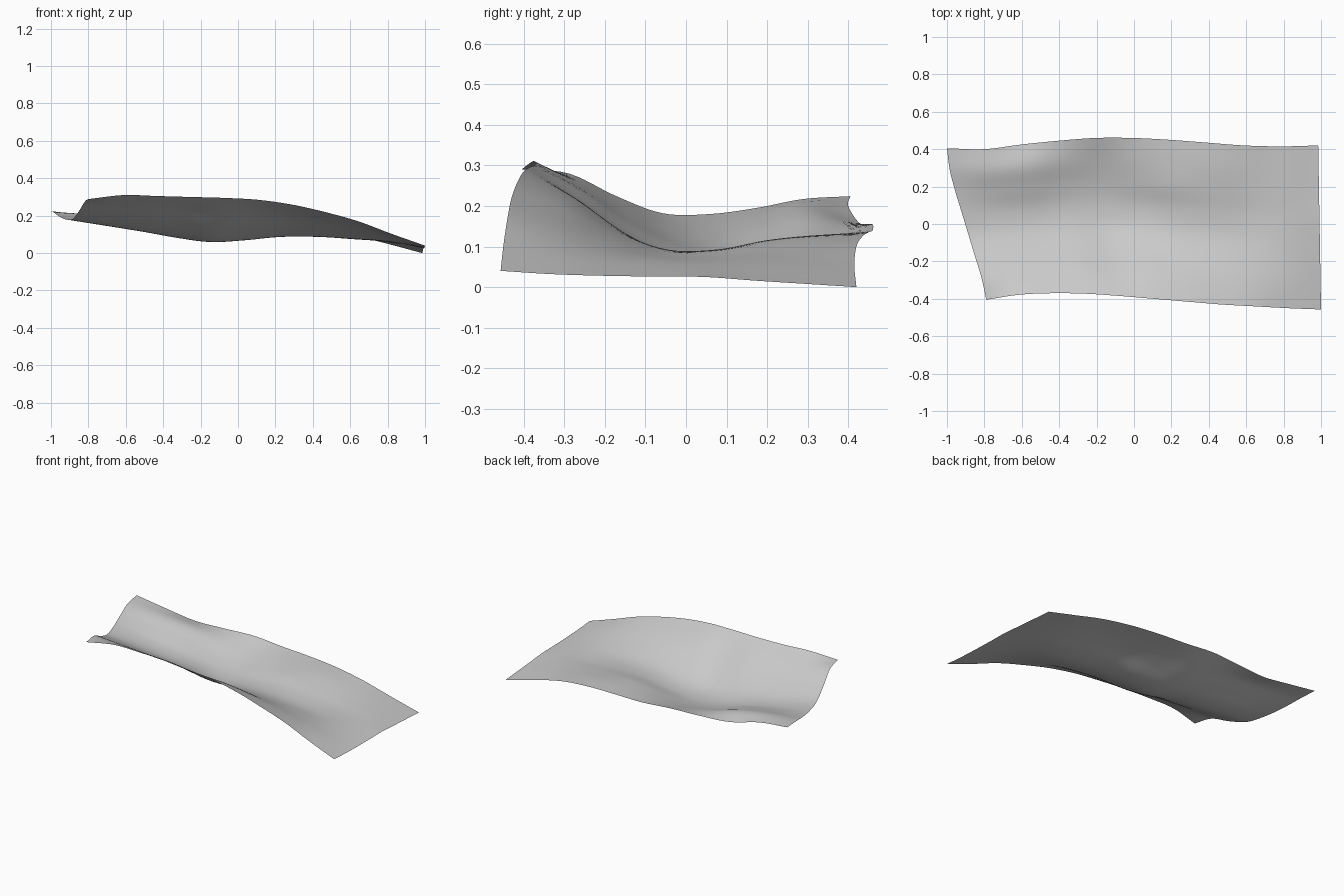
import bpy
import bmesh
from math import floor

cube = bpy.data.objects.get("Cube")
if cube:
    bpy.data.objects.remove(cube, do_unlink=True)

STEPS_LONG = 80
STEPS_ACROSS = 42

# Cross-section heights in hundredths, front hem to back hem, from the -x end to the +x end
SECTIONS = [
    (29, 28, 22.5, 18.2, 18, 19.5, 21.7, 22.4),
    (31, 26, 20, 15.5, 15, 17.5, 20.5, 20),
    (30.5, 24.5, 17.5, 12.5, 12, 15, 18, 16),
    (30, 23.5, 15.5, 10, 8.5, 10.5, 14, 15.5),
    (29.5, 21.5, 13, 7, 6, 8, 11.5, 15.5),
    (28.5, 22, 13.5, 8, 7, 9.5, 12, 14),
    (26, 20.5, 13.5, 9.2, 9, 11.5, 12.8, 13.5),
    (22, 17.5, 12.5, 9, 9, 10.8, 12.2, 12.5),
    (17, 13.8, 10.5, 8, 7.5, 8.5, 9.5, 10),
    (10.3, 9, 7.5, 6.5, 6, 6, 5.8, 5.3),
    (4, 3.2, 2.8, 2.6, 2.5, 1.6, 0.8, 0),
]

# Outline of the cloth seen from above, in hundredths
FRONT_HEM = (-40.5, -37.8, -37, -37.3, -38.5, -40, -41.5, -43, -44, -45, -45.7)
BACK_HEM = (40.5, 40, 42.5, 44.5, 46, 46, 45, 43.5, 42, 41.5, 42)
SLANTED_END = (-79, -81.5, -85, -88.5, -92, -95.5, -98.5, -100)
STRAIGHT_END = (100, 98.5)


def spline(values, t):
    """Smooth curve through evenly spaced values, with t running from 0 to 1."""
    last = len(values) - 1
    i = min(floor(t * last), last - 1)
    f = t * last - i
    b, c = values[i], values[i + 1]
    a = values[i - 1] if i > 0 else 2 * b - c
    d = values[i + 2] if i + 2 <= last else 2 * c - b
    return b + f * ((c - a) + f * ((2 * a - 5 * b + 4 * c - d)
                    + f * (3 * (b - c) + d - a))) / 2


def mix(a, b, t):
    return a + (b - a) * t


def cloth_point(s, t):
    """Point on the draped cloth: s runs along its length, t from front to back."""
    x = mix(spline(SLANTED_END, t), spline(STRAIGHT_END, t), s)
    y = mix(spline(FRONT_HEM, s), spline(BACK_HEM, s), t)
    z = spline([spline(section, t) for section in SECTIONS], s)
    return x / 100, y / 100, z / 100


def make_material(name, colour):
    material = bpy.data.materials.new(name)
    material.use_nodes = True
    material.diffuse_color = colour
    material.node_tree.nodes["Principled BSDF"].inputs["Base Color"].default_value = colour
    return material


# Draped cloth sheet
bm = bmesh.new()
rows = [[bm.verts.new(cloth_point(i / STEPS_LONG, j / STEPS_ACROSS))
         for j in range(STEPS_ACROSS + 1)] for i in range(STEPS_LONG + 1)]
for near, far in zip(rows, rows[1:]):
    for j in range(STEPS_ACROSS):
        bm.faces.new((near[j], far[j], far[j + 1], near[j + 1])).smooth = True

mesh = bpy.data.meshes.new("draped_cloth")
bm.to_mesh(mesh)
bm.free()
mesh.materials.append(make_material("light_grey_cloth", (0.6, 0.6, 0.6, 1)))
cloth = bpy.data.objects.new("draped_cloth", mesh)
bpy.context.collection.objects.link(cloth)
